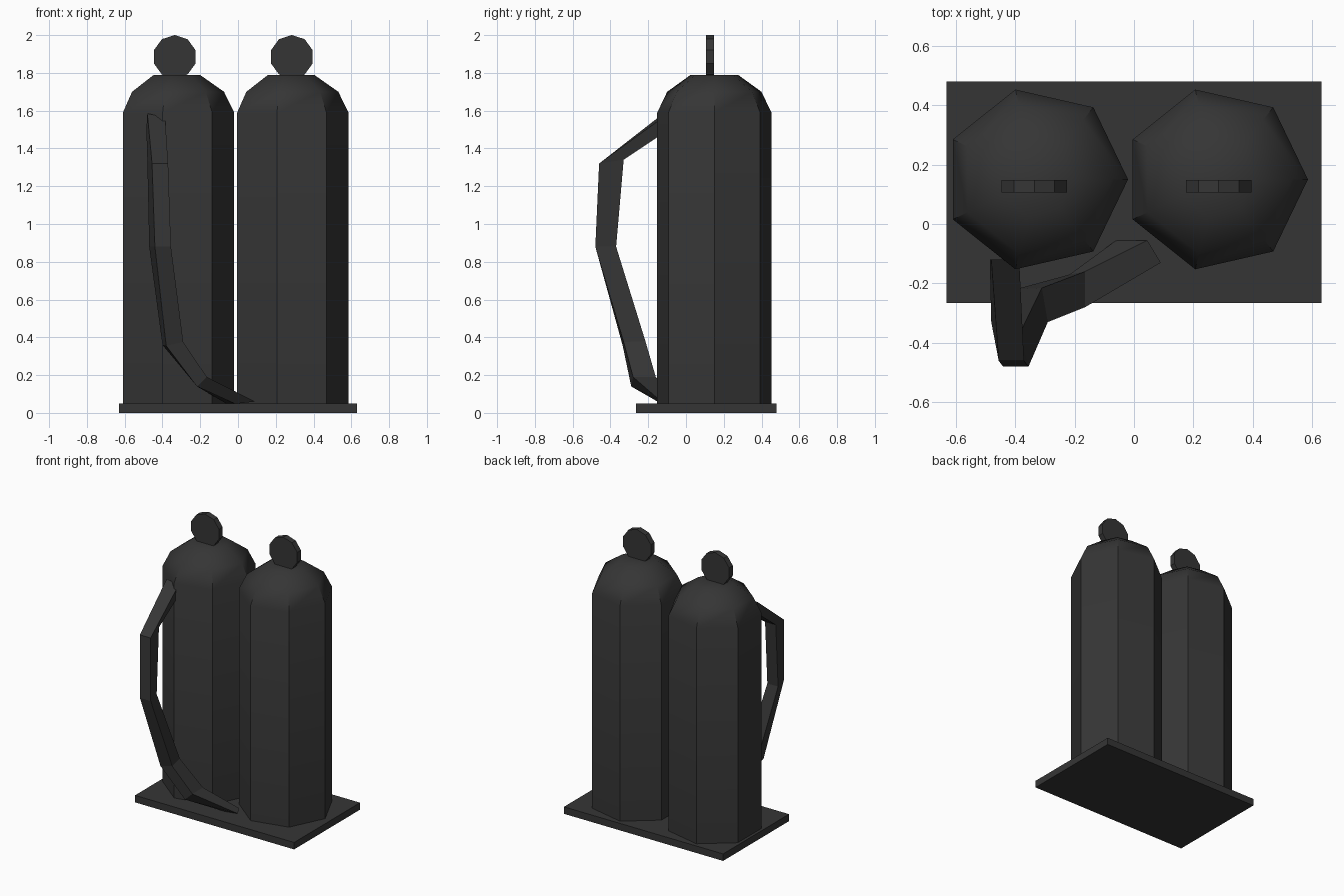
import bpy, bmesh, math
from mathutils import Vector

if "Cube" in bpy.data.objects:
    bpy.data.objects.remove(bpy.data.objects["Cube"])

mat = bpy.data.materials.new("dark_grey")
mat.diffuse_color = (0.036, 0.036, 0.036, 1)
mat.use_nodes = True
mat.node_tree.nodes["Principled BSDF"].inputs["Base Color"].default_value = mat.diffuse_color


def add_object(name, bm):
    bmesh.ops.recalc_face_normals(bm, faces=bm.faces)
    mesh = bpy.data.meshes.new(name)
    bm.to_mesh(mesh)
    bm.free()
    mesh.materials.append(mat)
    ob = bpy.data.objects.new(name, mesh)
    bpy.context.collection.objects.link(ob)
    return ob


def loft(name, rings):
    """Skin a list of equal-sized point rings and cap both ends."""
    bm = bmesh.new()
    rows = [[bm.verts.new(p) for p in ring] for ring in rings]
    n = len(rows[0])
    for a, b in zip(rows, rows[1:]):
        for i in range(n):
            j = (i + 1) % n
            bm.faces.new((a[i], a[j], b[j], b[i]))
    bm.faces.new(rows[0])
    bm.faces.new(rows[-1])
    return add_object(name, bm)


def circle(n, r):
    return [(r * math.cos(2 * math.pi * i / n), r * math.sin(2 * math.pi * i / n))
            for i in range(n)]


# Base plate
loft("base_plate", [[(x, y, z) for x, y in
     ((-0.63, -0.265), (0.63, -0.265), (0.63, 0.48), (-0.63, 0.48))] for z in (0, 0.05)])

# Seven-sided tanks with domed shoulders, each with a ten-sided valve wheel
profile = [(0.31, 0.05), (0.31, 1.59), (0.256, 1.70), (0.128, 1.79)]
for side, cx, wx in (("left", -0.33, -0.335), ("right", 0.275, 0.285)):
    tank = loft(side + "_tank", [[(cx + x, 0.15 + y, z) for x, y in circle(7, r)]
                                 for r, z in profile])
    bpy.ops.object.select_all(action='DESELECT')
    tank.select_set(True)
    bpy.context.view_layer.objects.active = tank
    bpy.ops.object.shade_smooth_by_angle(angle=math.radians(40))
    loft(side + "_valve_wheel", [[(wx + b, y, 1.885 + a) for a, b in circle(10, 0.1155)]
                                 for y in (0.106, 0.148)])

# Hose: outer corner, inner corner and width vector at each bend
bends = [
    ((-0.48, -0.12, 1.585), (-0.485, -0.12, 1.50), (0.094, 0, -0.02)),
    ((-0.455, -0.46, 1.32), (-0.48, -0.33, 1.34), (0.085, 0, 0)),
    ((-0.44, -0.48, 0.88), (-0.47, -0.37, 0.88), (0.085, 0, 0)),
    ((-0.38, -0.335, 0.355), (-0.40, -0.22, 0.36), (0.09, 0.005, 0.02)),
    ((-0.217, -0.29, 0.14), (-0.217, -0.17, 0.14), (0.052, 0.01, 0.05)),
    ((-0.015, -0.13, 0.048), (-0.06, -0.055, 0.048), (0.105, 0, 0.012)),
]
rings = []
for o, i, w in bends:
    o, i, w = Vector(o), Vector(i), Vector(w)
    rings.append([o, o + w, i + w, i])
loft("hose", rings)
